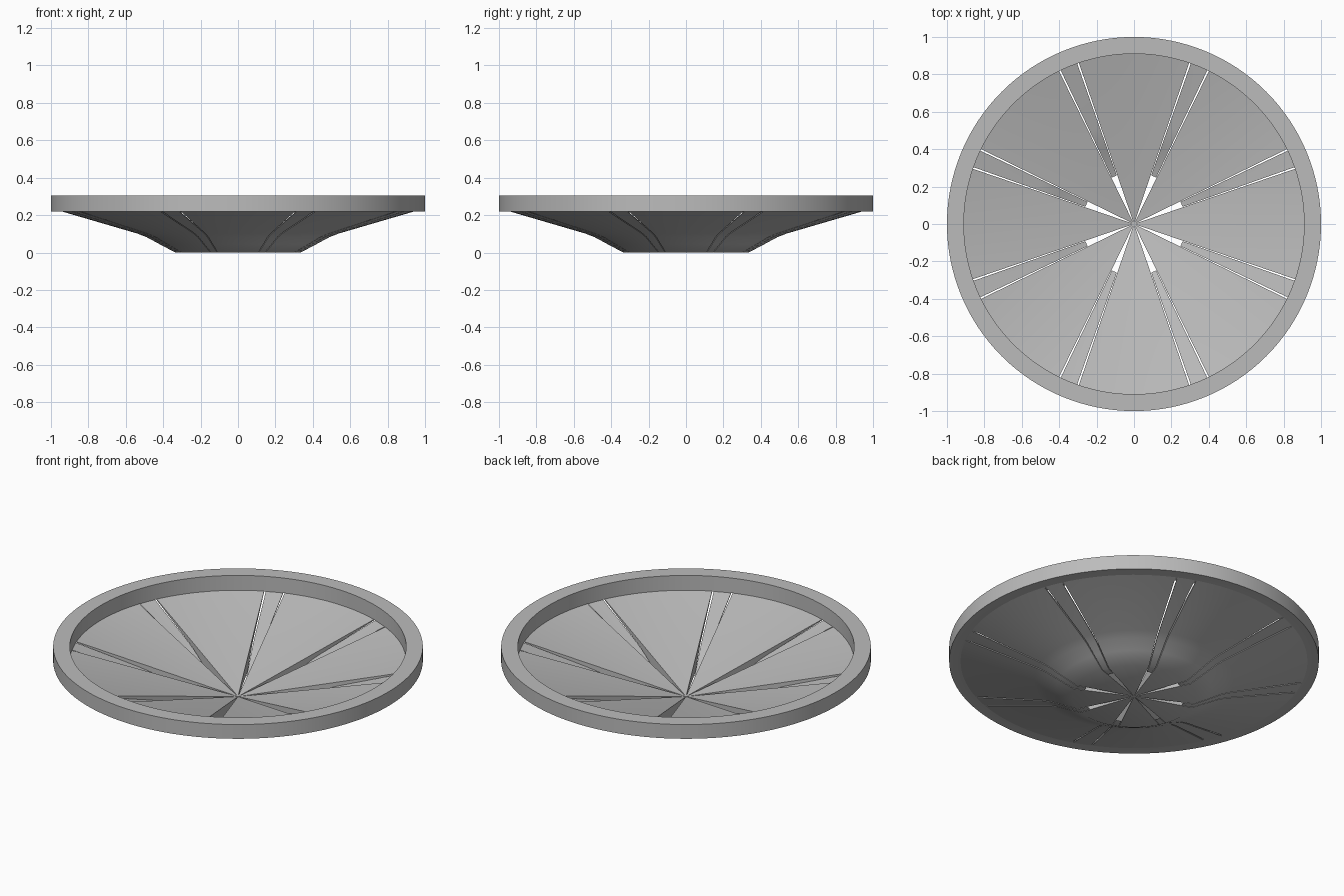
import bpy, bmesh, math

cube = bpy.data.objects.get("Cube")
if cube:
    bpy.data.objects.remove(cube, do_unlink=True)

grey = bpy.data.materials.new("light grey")
grey.use_nodes = True
colour = (0.5, 0.5, 0.5, 1)
grey.diffuse_color = colour
grey.node_tree.nodes["Principled BSDF"].inputs["Base Color"].default_value = colour


def sweep(name, profile, start, end, steps):
    """Turn a closed (radius, height) profile about z between two angles in degrees."""
    full = end - start >= 360
    bm = bmesh.new()
    rings = []
    for i in range(steps if full else steps + 1):
        a = math.radians(start + (end - start) * i / steps)
        rings.append([bm.verts.new((r * math.cos(a), r * math.sin(a), z)) for r, z in profile])
    n = len(profile)
    for i in range(steps):
        a, b = rings[i], rings[(i + 1) % len(rings)]
        for j in range(n):
            k = (j + 1) % n
            bm.faces.new((a[j], b[j], b[k], a[k]))
    if not full:
        bm.faces.new(rings[0])
        bm.faces.new(rings[-1][::-1])
    bmesh.ops.remove_doubles(bm, verts=bm.verts, dist=1e-5)
    bmesh.ops.recalc_face_normals(bm, faces=bm.faces)
    mesh = bpy.data.meshes.new(name)
    bm.to_mesh(mesh)
    bm.free()
    mesh.materials.append(grey)
    obj = bpy.data.objects.new(name, mesh)
    bpy.context.collection.objects.link(obj)
    bpy.ops.object.select_all(action="DESELECT")
    obj.select_set(True)
    bpy.context.view_layer.objects.active = obj
    bpy.ops.object.shade_smooth_by_angle(angle=math.radians(32))


# Shared underside, from the flat base out to the rim
underside = [(0.335, 0), (0.42, 0.045), (0.49, 0.083), (0.54, 0.102), (0.95, 0.222)]

# Outer rim band
sweep("rim", [(0.91, 0.215), (0.95, 0.22), (1, 0.22), (1, 0.305), (0.91, 0.305)], 0, 360, 128)

# Eight thick petals with a conical top, and eight thin recessed strips between them
petal = [(0, 0)] + underside + [(0.95, 0.228), (0.91, 0.216), (0, 0.006)]
strip = [(0.275, 0)] + underside + [(0.95, 0.226), (0.91, 0.214), (0.55, 0.112), (0.49, 0.092), (0.42, 0.06), (0.34, 0.022)]
for i in range(8):
    sweep(f"petal_{i + 1}", petal, 45 * i - 18.9, 45 * i + 18.9, 16)
    sweep(f"strip_{i + 1}", strip, 45 * i + 19.5, 45 * i + 25.5, 3)

# Small pin where the petals meet
sweep("centre_pin", [(0, 0), (0.013, 0), (0.013, 0.012), (0, 0.012)], 0, 360, 24)
